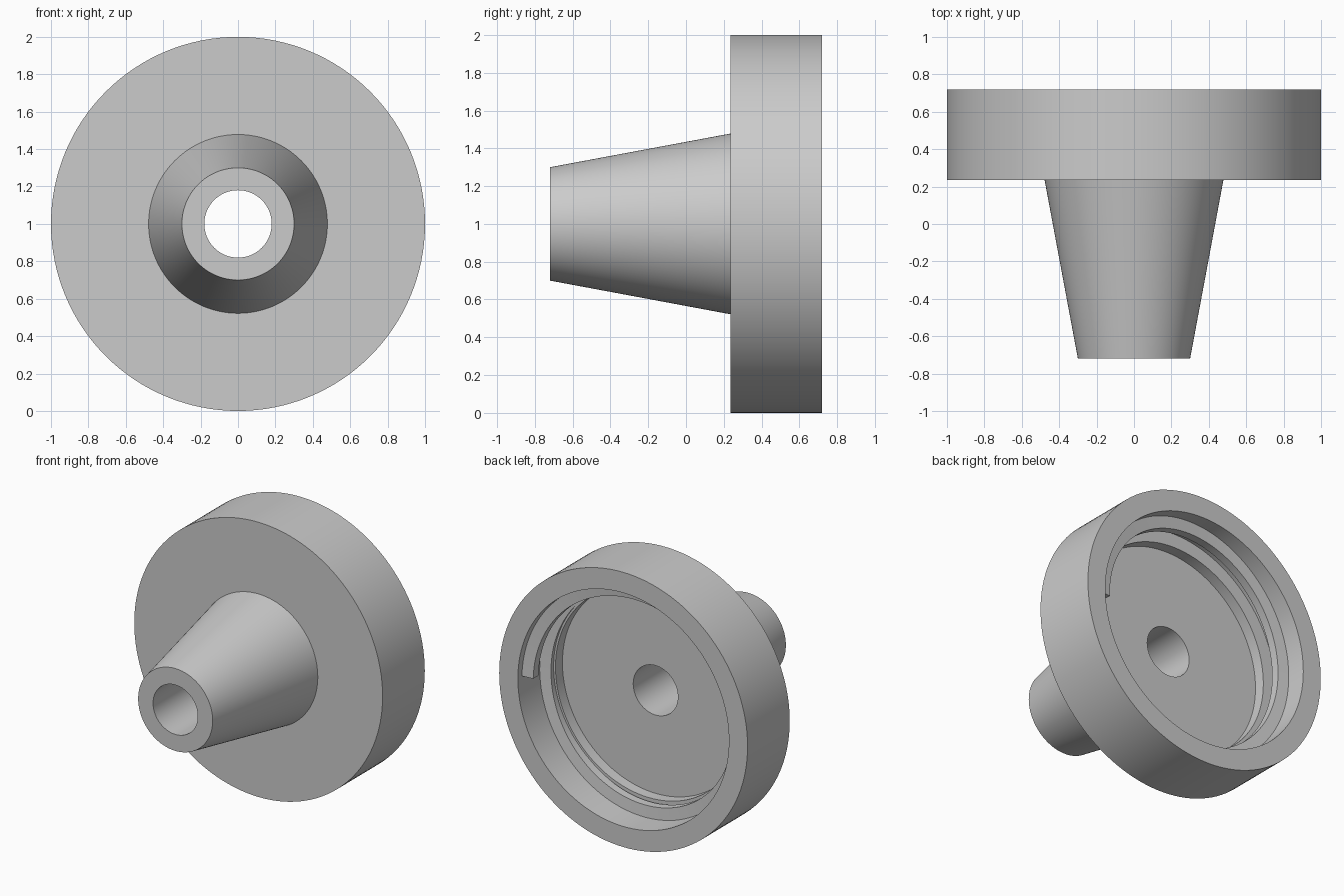
import bpy, bmesh
from math import cos, sin, pi, radians

if "Cube" in bpy.data.objects:
    bpy.data.objects.remove(bpy.data.objects["Cube"])

CENTRE_Z = 1.0


def ring_mesh(name, sections, closed):
    """Skin a list of equal-sized cross-sections into one solid."""
    bm = bmesh.new()
    rows = [[bm.verts.new(p) for p in s] for s in sections]
    n = len(rows[0])
    count = len(rows) if closed else len(rows) - 1
    for i in range(count):
        a, b = rows[i], rows[(i + 1) % len(rows)]
        for j in range(n):
            k = (j + 1) % n
            bm.faces.new((a[j], a[k], b[k], b[j]))
    if not closed:
        bm.faces.new(rows[0])
        bm.faces.new(rows[-1])
    bmesh.ops.recalc_face_normals(bm, faces=bm.faces)
    mesh = bpy.data.meshes.new(name)
    bm.to_mesh(mesh)
    bm.free()
    obj = bpy.data.objects.new(name, mesh)
    bpy.context.collection.objects.link(obj)
    bpy.ops.object.select_all(action='DESELECT')
    obj.select_set(True)
    bpy.context.view_layer.objects.active = obj
    bpy.ops.object.shade_smooth_by_angle(angle=radians(30))
    return obj


def section(profile, angle, shift=0.0):
    """Place (radius, y) points at an angle around the y axis."""
    return [(r * cos(angle), y + shift, CENTRE_Z + r * sin(angle)) for r, y in profile]


# Cap with tapered nozzle, bore, back recess and inner ledge
SEGS = 128
cap_profile = [
    (0.18, -0.72), (0.30, -0.72), (0.478, 0.235), (1.0, 0.235), (1.0, 0.72),
    (0.85, 0.72), (0.85, 0.43), (0.75, 0.43), (0.75, 0.35), (0.18, 0.35),
]
ring_mesh("nozzle_cap", [section(cap_profile, 2 * pi * i / SEGS) for i in range(SEGS)], True)

# Inner screw thread, starting near the rim and sinking into the ledge
PITCH = 0.205
TURNS = 1.2
STEPS = int(SEGS * TURNS)
thread_profile = [(0.87, 0.675), (0.765, 0.665), (0.765, 0.605), (0.87, 0.595)]
thread = []
for i in range(STEPS + 1):
    turn = TURNS * i / STEPS
    thread.append(section(thread_profile, 2 * pi * turn, -PITCH * turn))
ring_mesh("inner_thread", thread, False)
